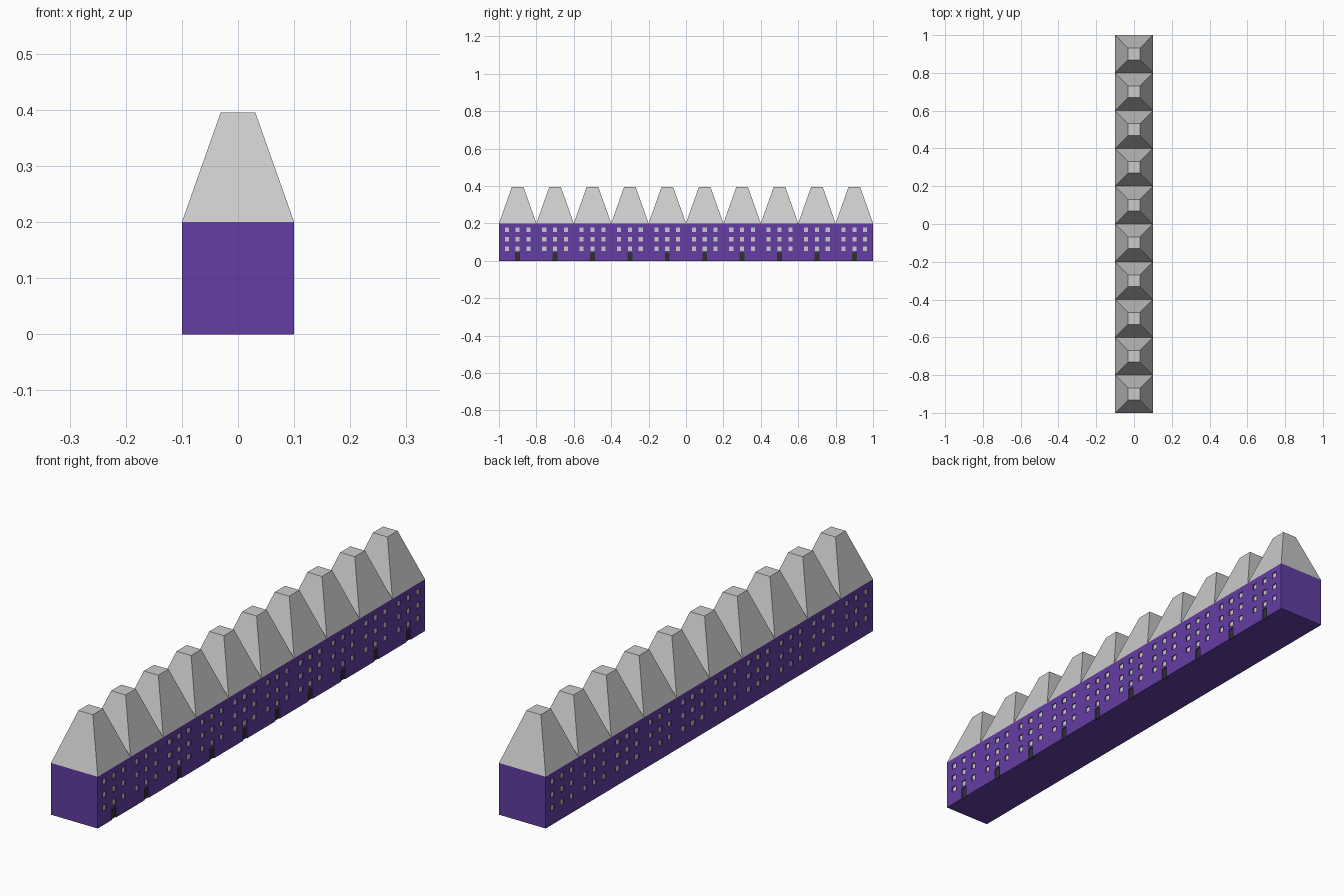
import bpy, bmesh
from mathutils import Matrix, Vector

if "Cube" in bpy.data.objects:
    bpy.data.objects.remove(bpy.data.objects["Cube"])

HALF, WALL, TOP, RIDGE = 0.1, 0.2, 0.395, 0.031
RECESS = 0.005
HOUSES = [-0.9 + 0.2 * i for i in range(10)]


def make_object(name, bm, color=None):
    bmesh.ops.recalc_face_normals(bm, faces=bm.faces)
    mesh = bpy.data.meshes.new(name)
    bm.to_mesh(mesh)
    bm.free()
    obj = bpy.data.objects.new(name, mesh)
    bpy.context.collection.objects.link(obj)
    if color:
        mat = bpy.data.materials.new(name + "_material")
        mat.diffuse_color = (*color, 1)
        mat.use_nodes = True
        mat.node_tree.nodes["Principled BSDF"].inputs["Base Color"].default_value = mat.diffuse_color
        mesh.materials.append(mat)
    return obj


def boxes(name, spans, color=None):
    # Each span is ((x0, x1), (y0, y1), (z0, z1))
    bm = bmesh.new()
    for span in spans:
        centre = Vector([(a + b) / 2 for a, b in span])
        size = Vector([b - a for a, b in span])
        bmesh.ops.create_cube(bm, size=1, matrix=Matrix.Translation(centre) @ Matrix.Diagonal((*size, 1)))
    return make_object(name, bm, color)


# Openings as (side, y range, z range): windows on both long sides, doors on the right
w = 0.011
windows = [(s, (y + dy - w, y + dy + w), (z - w, z + w))
           for s in (-1, 1) for y in HOUSES
           for dy in (-0.058, 0, 0.058) for z in (0.064, 0.115, 0.166)]
doors = [(1, (y - 0.013, y + 0.013), (0, 0.044)) for y in HOUSES]


def x_span(side, a, b):
    return tuple(sorted((side * a, side * b)))


# Terrace walls with shallow recesses cut for windows and doors
walls = boxes("walls", [((-HALF, HALF), (-1, 1), (0, WALL))], (0.125, 0.047, 0.365))
cutter = boxes("opening_cutter", [
    (x_span(s, HALF - RECESS, HALF + 0.02), ys, (zs[0] - (0.02 if zs[0] == 0 else 0), zs[1]))
    for s, ys, zs in windows + doors])
cutter.hide_render = True
cutter.hide_set(True)
cut = walls.modifiers.new("openings", "BOOLEAN")
cut.operation = "DIFFERENCE"
cut.solver = "EXACT"
cut.object = cutter

# Panes and door leaves sit just inside the recesses
def panels(openings):
    return [(x_span(s, HALF - 0.01, HALF - RECESS + 0.001), ys, zs) for s, ys, zs in openings]

boxes("windows", panels(windows))
boxes("doors", panels(doors), (0.03, 0.03, 0.03))

# Tapered flat-topped roof on each house
bm = bmesh.new()
for y in HOUSES:
    cube = bmesh.ops.create_cube(bm, size=2)["verts"]
    for v in cube:
        r, z = (RIDGE, TOP) if v.co.z > 0 else (HALF, WALL)
        v.co = (v.co.x * r, y + v.co.y * r, z)
make_object("roofs", bm)
